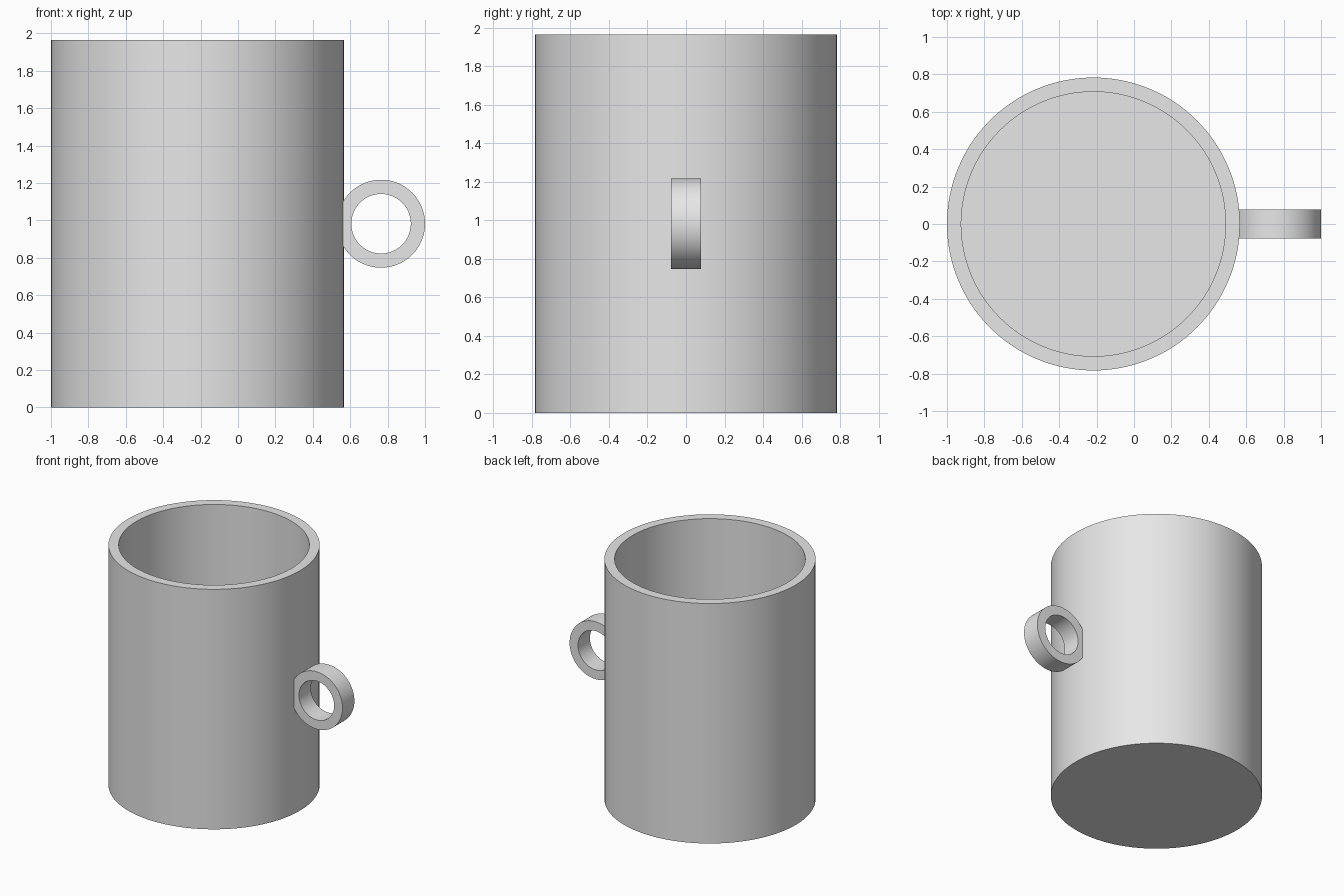
import bpy, bmesh, math
from mathutils import Matrix, Vector

if "Cube" in bpy.data.objects:
    bpy.data.objects.remove(bpy.data.objects["Cube"], do_unlink=True)

# Single plain grey
grey = bpy.data.materials.new("light_grey")
grey.use_nodes = True
grey.diffuse_color = (0.8, 0.8, 0.8, 1)
grey.node_tree.nodes["Principled BSDF"].inputs["Base Color"].default_value = (0.8, 0.8, 0.8, 1)


def lathe(name, profile, closed, matrix, steps=128):
    """Spin an (r, z) profile around z, then place it with the matrix."""
    bm = bmesh.new()
    verts = [bm.verts.new((r, 0, z)) for r, z in profile]
    pairs = list(zip(verts, verts[1:]))
    if closed:
        pairs.append((verts[-1], verts[0]))
    edges = [bm.edges.new(p) for p in pairs]
    bmesh.ops.spin(bm, geom=verts + edges, cent=(0, 0, 0), axis=(0, 0, 1),
                   angle=math.tau, steps=steps, use_duplicate=False)
    bmesh.ops.remove_doubles(bm, verts=bm.verts, dist=0.0005)
    bmesh.ops.recalc_face_normals(bm, faces=bm.faces)
    mesh = bpy.data.meshes.new(name)
    bm.to_mesh(mesh)
    bm.free()
    mesh.materials.append(grey)
    obj = bpy.data.objects.new(name, mesh)
    obj.matrix_world = matrix
    bpy.context.collection.objects.link(obj)
    bpy.ops.object.select_all(action='DESELECT')
    obj.select_set(True)
    bpy.context.view_layer.objects.active = obj
    bpy.ops.object.shade_smooth_by_angle(angle=math.radians(30))
    return obj


# Cup body: outer wall, rim, inner wall and floor
radius, inner, height, floor = 0.783, 0.707, 1.964, 0.08
lathe("cup_body",
      [(0, 0), (radius, 0), (radius, height), (inner, height), (inner, floor), (0, floor)],
      False, Matrix.Translation((radius - 1, 0, 0)))

# Ring handle: flat band with its axis along y, sunk slightly into the wall
outer, hole, half = 0.235, 0.159, 0.077
lathe("ring_handle",
      [(outer, -half), (outer, half), (hole, half), (hole, -half)],
      True, Matrix.Translation((1 - outer, 0, height / 2)) @ Matrix.Rotation(math.pi / 2, 4, 'X'))
